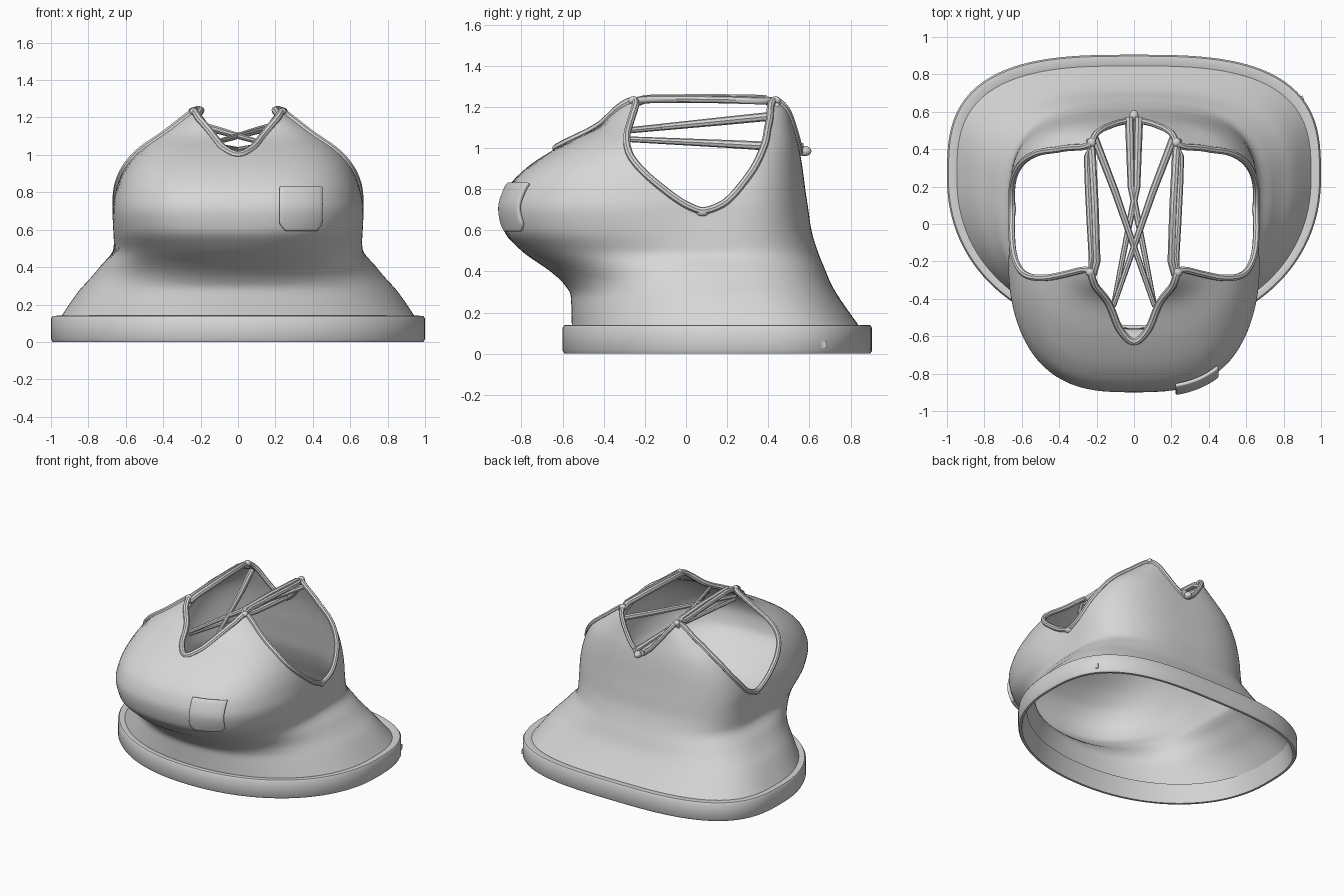
import bpy, bmesh, math
from mathutils import Vector

if "Cube" in bpy.data.objects:
    bpy.data.objects.remove(bpy.data.objects["Cube"])

cloth = bpy.data.materials.new("light_grey_cloth")
cloth.use_nodes = True
grey = (0.68, 0.68, 0.68, 1)
cloth.diffuse_color = grey
cloth.node_tree.nodes["Principled BSDF"].inputs["Base Color"].default_value = grey

# Body: z, half width, centre y, front y, back y, front and back roundness, side pinch
SECTIONS = [
    (.13, .95, .25, -.555, .845, 2.15, 3, 0), (.28, .845, .22, -.56, .74, 2.15, 2.9, 0),
    (.34, .79, .2, -.595, .705, 2.15, 2.85, 0), (.40, .74, .17, -.66, .68, 2.2, 2.8, 0),
    (.50, .672, .12, -.80, .64, 2.5, 2.8, .01), (.60, .682, .10, -.885, .61, 2.8, 2.8, .035),
    (.70, .69, .08, -.90, .595, 2.9, 2.8, .055), (.80, .672, .08, -.87, .58, 2.95, 2.9, .05),
    (.90, .637, .08, -.78, .567, 3, 3, .04), (1.0, .575, .08, -.63, .55, 3.1, 3.15, .02),
    (1.12, .43, .08, -.41, .52, 3.5, 3.5, 0), (1.25, .25, .08, -.31, .49, 4, 4, 0)]
# Height of the top edge by angle: front neck, shoulder, armhole, shoulder, back neck
EDGE = [(-90, 1.0), (-84, 1.03), (-77, 1.09), (-65, 1.18), (-55, 1.23),
        (-37, 1.05), (-30, .95), (-20, .84), (-5, .715), (0, .695), (7, .72), (20, .87),
        (30, 1.01), (39, 1.11), (57.5, 1.23), (64, 1.19), (72, 1.11), (82, 1.02), (90, .98)]
RIM = (1, .25, -.6, .905, 2.12, 3, 0)


def smooth_lookup(table, t):
    """Cubic interpolation of table rows that stays flat at peaks."""
    t = min(max(t, table[0][0]), table[-1][0])
    i = next(k for k in range(len(table) - 1) if t <= table[k + 1][0])

    def slope(k, c):
        if k == 0 or k == len(table) - 1:
            a, b = (table[0], table[1]) if k == 0 else (table[-2], table[-1])
            return (b[c] - a[c]) / (b[0] - a[0]) if len(a) > 2 else 0
        a, b, d = table[k - 1], table[k], table[k + 1]
        s, e = (b[c] - a[c]) / (b[0] - a[0]), (d[c] - b[c]) / (d[0] - b[0])
        return 2 * s * e / (s + e) if s * e > 0 else 0

    p, q = table[i], table[i + 1]
    h = q[0] - p[0]
    f = (t - p[0]) / h
    out = []
    for c in range(1, len(p)):
        out.append(p[c] * (1 + 2 * f) * (1 - f) ** 2 + q[c] * f * f * (3 - 2 * f)
                   + h * slope(i, c) * f * (1 - f) ** 2 - h * slope(i + 1, c) * f * f * (1 - f))
    return out


def outline(section, degrees, z, inset=0):
    a, cy, yf, yb, nf, nb, pinch = section
    c, s = math.cos(math.radians(degrees)), math.sin(math.radians(degrees))
    b, n = (cy - yf, nf) if s < 0 else (yb - cy, nb)
    r = (abs(c / (a - inset)) ** n + abs(s / (b - inset)) ** n) ** (-1 / n)
    return Vector((r * c * (1 - pinch * c ** 14), cy + r * s, z))


def edge_height(degrees):
    side = math.degrees(math.asin(math.sin(math.radians(degrees))))
    return smooth_lookup(EDGE, side)[0]


def body_point(degrees, z):
    return outline(smooth_lookup(SECTIONS, z), degrees, z)


def finish(ob):
    ob.data.materials.clear()
    ob.data.materials.append(cloth)
    bpy.ops.object.select_all(action='DESELECT')
    ob.select_set(True)
    bpy.context.view_layer.objects.active = ob
    bpy.ops.object.shade_smooth_by_angle(angle=math.radians(40))
    return ob


def loft(name, rows, wrap=True, closed=False):
    """Skin a list of point rows with quads."""
    bm = bmesh.new()
    grid = [[bm.verts.new(p) for p in row] for row in rows]
    n = len(rows[0])
    for i in range(len(rows) if closed else len(rows) - 1):
        lo, hi = grid[i], grid[(i + 1) % len(rows)]
        for j in range(n if wrap else n - 1):
            k = (j + 1) % n
            bm.faces.new((lo[j], lo[k], hi[k], hi[j]))
    bmesh.ops.recalc_face_normals(bm, faces=bm.faces)
    mesh = bpy.data.meshes.new(name)
    bm.to_mesh(mesh)
    bm.free()
    ob = bpy.data.objects.new(name, mesh)
    bpy.context.collection.objects.link(ob)
    return finish(ob)


def tube(name, points, radius, cyclic=False, radii=None):
    cu = bpy.data.curves.new(name, 'CURVE')
    cu.dimensions = '3D'
    cu.bevel_depth, cu.bevel_resolution, cu.use_fill_caps = radius, 2, True
    sp = cu.splines.new('POLY')
    sp.points.add(len(points) - 1)
    for i, p in enumerate(points):
        sp.points[i].co = (*p, 1)
        sp.points[i].radius = radii[i] if radii else 1
    sp.use_cyclic_u = cyclic
    ob = bpy.data.objects.new(name, cu)
    bpy.context.collection.objects.link(ob)
    bpy.ops.object.select_all(action='DESELECT')
    ob.select_set(True)
    bpy.context.view_layer.objects.active = ob
    bpy.ops.object.convert(target='MESH')
    return finish(bpy.context.view_layer.objects.active)


def knot(name, location, scale):
    bpy.ops.mesh.primitive_uv_sphere_add(segments=12, ring_count=8, radius=1, location=location)
    ob = bpy.context.object
    ob.name, ob.scale = name, scale
    return finish(ob)


def flip(points, side):
    return [Vector((p.x * side, p.y, p.z)) for p in points]


# Garment body, open at the hem, neck and armholes
angles = [-90 + 2.5 * i for i in range(144)]
ROWS = 44
loft("garment_body", [[body_point(u, .13 + (edge_height(u) - .13) * k / ROWS)
                       for u in angles] for k in range(ROWS + 1)])

# Thick hem band
profile = [(.06, .132), (.03, .14), (.008, .138), (0, .125),
           (0, .015), (.008, 0), (.025, 0)]
loft("hem_band", [[outline(RIM, u, z, inset) for u in angles]
                  for inset, z in profile], closed=True)


# Piping on the neck edges
def edge_path(start, end, steps=48):
    us = [start + (end - start) * i / steps for i in range(steps + 1)]
    return [body_point(u, edge_height(u)) for u in us]


tube("front_neck_piping", edge_path(-125, -55), .02)
tube("back_neck_piping", edge_path(57.5, 122.5), .017)
knot("back_neck_knot", (0, .575, .985), (.025, .035, .025))

# Armhole loops, shoulder straps and crossed ties on both sides
arm = edge_path(-55, 57.5, 64)
over = [Vector(p) for p in ((.25, .36, 1.23), (.245, .2, 1.235),
                            (.235, 0, 1.238), (.225, -.17, 1.238))]
strap = [Vector(p) for p in ((.22, -.27, 1.21), (.2, -.2, 1.238), (.21, .1, 1.242),
                             (.225, .38, 1.238), (.235, .45, 1.2))]
for word, side in (("left", 1), ("right", -1)):
    tube(word + "_armhole_piping", flip(arm + over, side), .018, cyclic=True)
    tube(word + "_shoulder_strap", flip(strap, side), .021)
    knot(word + "_armhole_knot", (.65 * side, .08, .69), (.02, .035, .022))
    for p in (arm[0], arm[-1]):
        knot(word + "_shoulder_knot", (p.x * side, p.y, p.z), (.024, .026, .022))
    upper = [Vector(p) for p in ((.215, .47, 1.16), (.1, .17, 1.13), (-.11, -.44, 1.07))]
    lower = [Vector(p) for p in ((.025, .57, 1.0), (.015, .2, 1.02), (-.11, -.43, 1.05))]
    tube(word + "_upper_tie", flip(upper, side), .022, radii=[1, .9, .6])
    tube(word + "_lower_tie", flip(lower, side), .024, radii=[1, .8, .5])


# Pocket that follows the chest, with trimmed lower corners
def chest_y(x, z):
    a, cy, yf, yb, nf, nb, pinch = smooth_lookup(SECTIONS, z)
    return cy - (cy - yf) * (1 - (x / a) ** nf) ** (1 / nf)


rows = []
for i in range(15):
    v = i / 14
    half = .113 * min(1, .74 + 1.7 * v)
    z = .595 + .235 * v
    xs = [.335 + half * (j / 6 - 1) for j in range(13)]
    rows.append([Vector((x, chest_y(x, z) - .014 - .006 * v, z)) for x in xs])
pocket = loft("pocket", rows, wrap=False)
thick = pocket.modifiers.new("thickness", 'SOLIDIFY')
thick.thickness, thick.offset = .022, 0
soft = pocket.modifiers.new("soft_edge", 'BEVEL')
soft.width, soft.segments, soft.limit_method = .008, 2, 'ANGLE'
soft.angle_limit = math.radians(50)

# Small tag on the hem band
bpy.ops.mesh.primitive_cube_add(size=1, location=outline(RIM, 25, .045),
                                rotation=(0, 0, math.radians(20)))
tag = bpy.context.object
tag.name, tag.scale = "hem_tag", (.008, .03, .035)
finish(tag)
